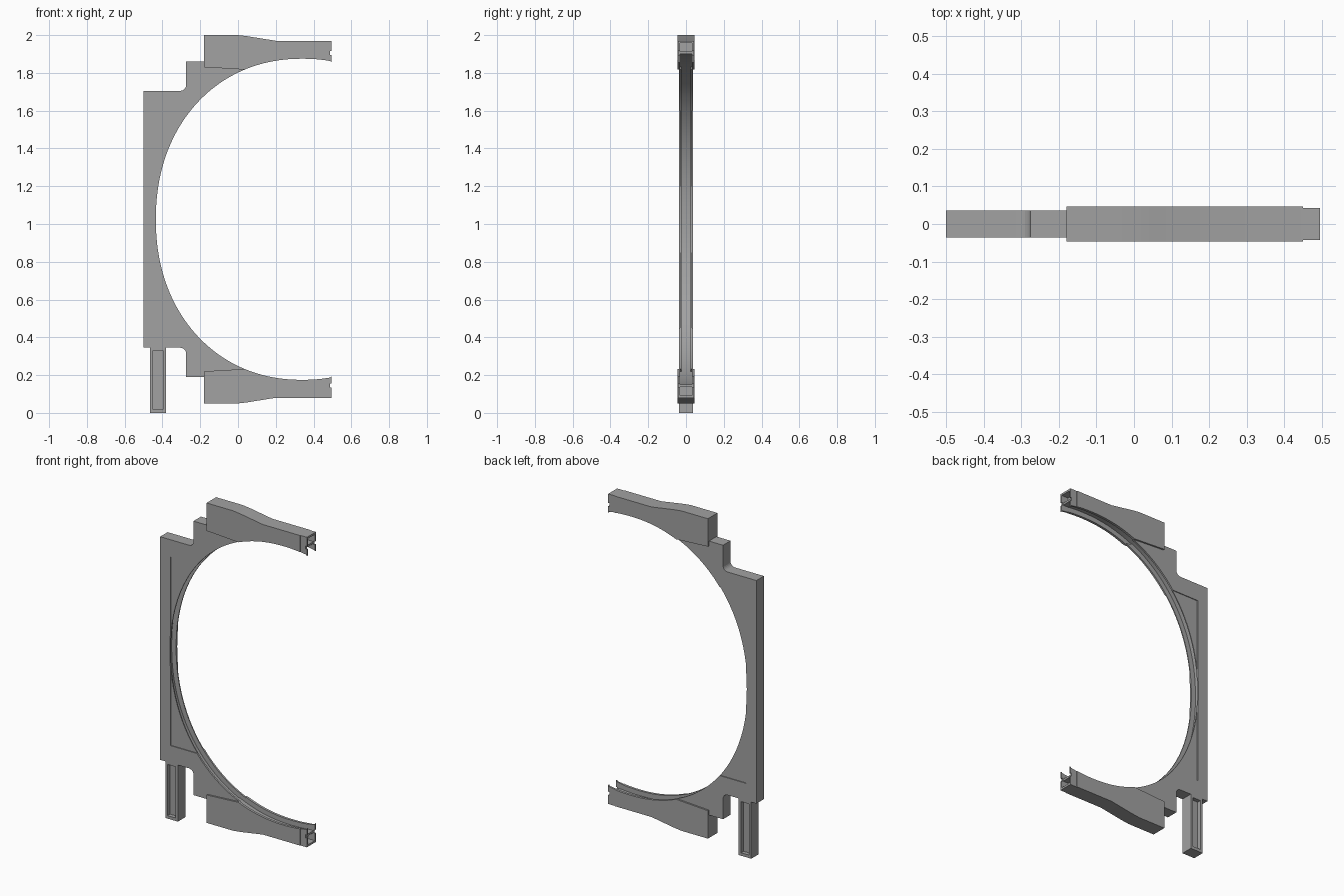
import bpy, bmesh, math

if "Cube" in bpy.data.objects:
    bpy.data.objects.remove(bpy.data.objects["Cube"], do_unlink=True)

MID = 1.025      # height of the mirror plane
HALF = 0.036     # half thickness of the plate
CAP = 0.046      # half thickness of the caps

grey = bpy.data.materials.new("plain grey")
grey.use_nodes = True
grey.diffuse_color = (0.36, 0.36, 0.36, 1)
grey.node_tree.nodes["Principled BSDF"].inputs["Base Color"].default_value = (0.36, 0.36, 0.36, 1)


def prism(name, outline, y0, y1):
    """Extrude an x-z outline along y."""
    bm = bmesh.new()
    front = bm.faces.new([bm.verts.new((x, y0, z)) for x, z in outline])
    moved = bmesh.ops.extrude_face_region(bm, geom=[front])["geom"]
    bmesh.ops.translate(bm, vec=(0, y1 - y0, 0),
                        verts=[g for g in moved if isinstance(g, bmesh.types.BMVert)])
    bmesh.ops.recalc_face_normals(bm, faces=bm.faces)
    mesh = bpy.data.meshes.new(name)
    bm.to_mesh(mesh)
    bm.free()
    obj = bpy.data.objects.new(name, mesh)
    bpy.context.collection.objects.link(obj)
    mesh.materials.append(grey)
    return obj


def box(name, x0, x1, y0, y1, z0, z1):
    return prism(name, [(x0, z0), (x1, z0), (x1, z1), (x0, z1)], y0, y1)


def activate(obj):
    bpy.ops.object.select_all(action="DESELECT")
    obj.select_set(True)
    bpy.context.view_layer.objects.active = obj


def cut(obj, *cutters):
    for cutter in cutters:
        mod = obj.modifiers.new("cut", "BOOLEAN")
        mod.operation = "DIFFERENCE"
        mod.solver = "EXACT"
        mod.object = cutter
        activate(obj)
        bpy.ops.object.modifier_apply(modifier=mod.name)
        bpy.data.objects.remove(cutter, do_unlink=True)


def smooth(obj):
    activate(obj)
    bpy.ops.object.shade_smooth_by_angle(angle=math.radians(12))


def arc(start, end, steps, grow=0.0):
    """Slightly squared ellipse forming the round opening."""
    pts = []
    for i in range(steps + 1):
        t = math.radians(start + (end - start) * i / steps)
        c, s = math.cos(t), math.sin(t)
        pts.append((0.34 + (0.775 + grow) * math.copysign(abs(c) ** 0.943, c),
                    MID + (0.85 + grow) * math.copysign(abs(s) ** 0.943, s)))
    return pts


def flip(points):
    return [(x, 2 * MID - z) for x, z in points]


def groove(width):
    return prism("groove_cutter", arc(0, 357, 119, 0.03), -width, width)


# Main plate with stepped, filleted corners and the round opening
fillet = [(-0.305 + 0.03 * math.sin(a), 1.735 - 0.03 * math.cos(a))
          for a in (math.radians(15 * i) for i in range(7))]
upper = [(-0.5, 1.705)] + fillet + [(-0.275, 1.86), (-0.1, 1.86)]
plate = prism("side_plate", upper + arc(111.8, 248.2, 72) + flip(upper)[::-1], -HALF, HALF)
cut(plate, groove(0.025))

# Shallow sunken panel on both faces
for side in (-1, 1):
    y0, y1 = sorted((side * (HALF - 0.005), side * 0.1))
    cut(plate, box("panel_cutter", -0.43, 0.1, y0, y1, 0.45, 1.6))
smooth(plate)

# Thicker end caps, top and bottom, with channel and open socket
cap_top = [(-0.18, 1.83), (-0.18, 2.0), (0, 2.0), (0.05, 1.994),
           (0.2, 1.97), (0.495, 1.97)]
cap_outline = cap_top + [(0.495, 1.855)] + arc(79.9, 111.8, 24)
for name, outline, sign in (("top", cap_outline, 1), ("bottom", flip(cap_outline), -1)):
    def span(a, b):
        return sorted((MID + sign * (a - MID), MID + sign * (b - MID)))
    cap = prism(name + "_cap", outline, -CAP, CAP)
    cut(cap, groove(0.031),
        box("socket_cutter", 0.45, 0.6, -0.033, 0.033, *span(1.8, 1.958)),
        box("front_step_cutter", 0.45, 0.6, -0.1, -CAP + 0.003, *span(1.8, 2.1)),
        box("back_step_cutter", 0.45, 0.6, CAP - 0.003, 0.1, *span(1.8, 2.1)),
        box("notch_cutter", 0.487, 0.6, -0.1, 0.1, *span(1.895, 1.915)))
    smooth(cap)
    box(name + "_socket_web", 0.44, 0.485, -0.035, 0.035, *span(1.9, 1.912))

# Foot with a long slot sunk into each face
foot = box("foot", -0.465, -0.38, -HALF, HALF, 0, 0.35)
for side in (-1, 1):
    y0, y1 = sorted((side * 0.012, side * 0.1))
    cut(foot, box("slot_cutter", -0.45, -0.397, y0, y1, 0.018, 0.33))
